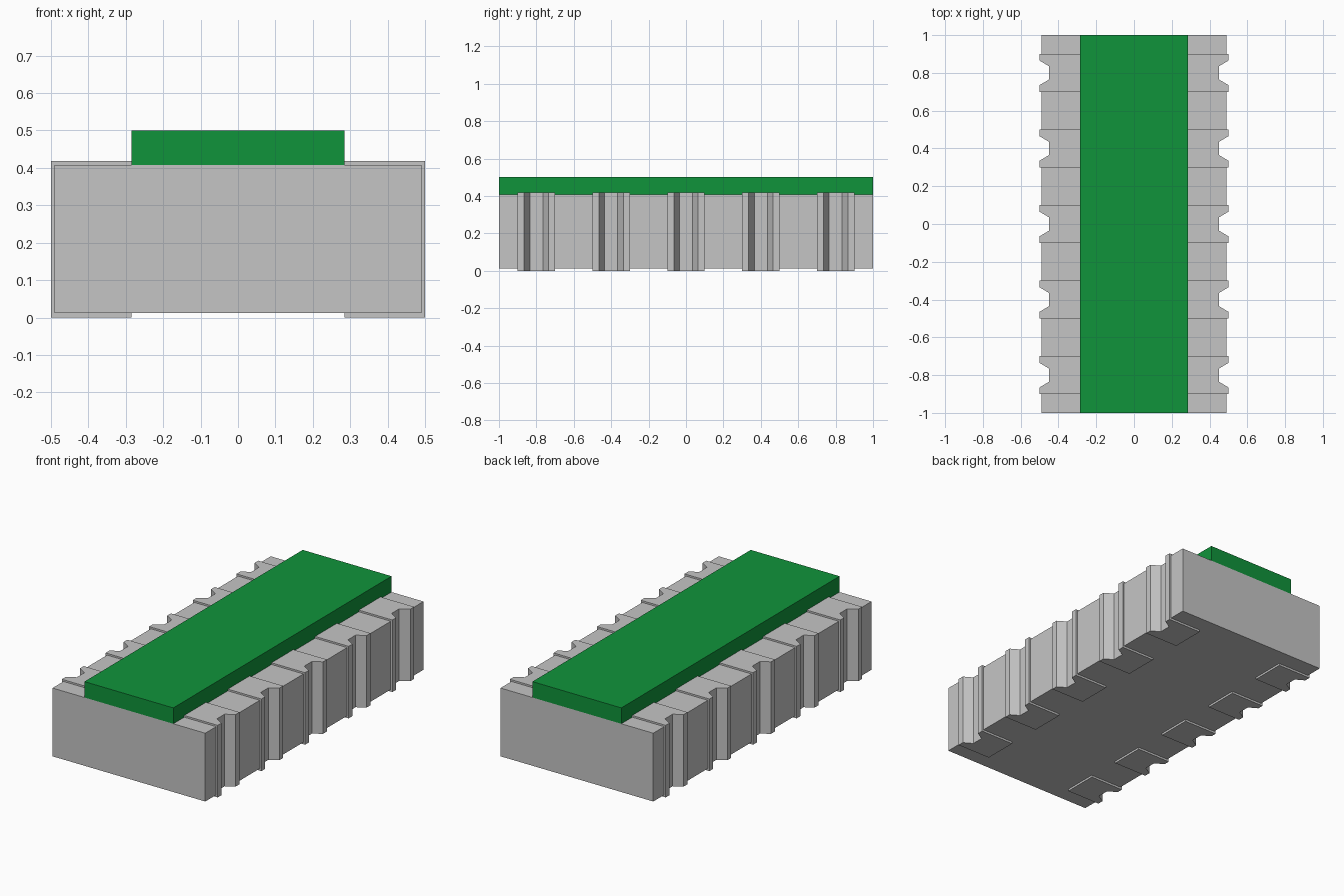
import bpy, bmesh

cube = bpy.data.objects.get("Cube")
if cube:
    bpy.data.objects.remove(cube, do_unlink=True)


def material(name, rgb):
    m = bpy.data.materials.new(name)
    m.use_nodes = True
    colour = (*rgb, 1.0)
    m.diffuse_color = colour
    m.node_tree.nodes["Principled BSDF"].inputs["Base Color"].default_value = colour
    return m


grey = material("light grey", (0.56, 0.56, 0.56))
green = material("coating green", (0.005, 0.295, 0.043))


def prism(name, outline, z0, z1, mat):
    """Extrude a counter-clockwise xy outline from z0 up to z1."""
    bm = bmesh.new()
    base = bm.faces.new([bm.verts.new((x, y, z0)) for x, y in outline])
    top = bmesh.ops.extrude_face_region(bm, geom=[base])["geom"]
    bmesh.ops.translate(bm, vec=(0, 0, z1 - z0),
                        verts=[v for v in top if isinstance(v, bmesh.types.BMVert)])
    bmesh.ops.recalc_face_normals(bm, faces=bm.faces)
    mesh = bpy.data.meshes.new(name)
    bm.to_mesh(mesh)
    bm.free()
    mesh.materials.append(mat)
    obj = bpy.data.objects.new(name, mesh)
    bpy.context.collection.objects.link(obj)
    return obj


def notch(x_out, x_in, c, mouth, floor):
    """Tapered edge notch centred on y = c, listed from low to high y."""
    return [(x_out, c - mouth), (x_in, c - floor),
            (x_in, c + floor), (x_out, c + mouth)]


CENTRES = [-0.8, -0.4, 0.0, 0.4, 0.8]
BODY_X, PAD_X, PAD_IN = 0.49, 0.50, 0.285

# Ceramic body with a row of notches along both long edges
right_edge = [(BODY_X, -1)]
for c in CENTRES:
    right_edge += notch(BODY_X, 0.44, c, 0.072, 0.042)
right_edge.append((BODY_X, 1))
left_edge = [(-x, -y) for x, y in right_edge]
prism("ceramic_body", right_edge + left_edge, 0.012, 0.408, grey)

# Metal terminals wrapping the notched edges, slightly proud of the body
for side, sign in (("left", 1), ("right", -1)):
    for i, c in enumerate(CENTRES, 1):
        outline = [(PAD_IN, c - 0.1), (PAD_X, c - 0.1)]
        outline += notch(PAD_X, 0.45, c, 0.065, 0.035)
        outline += [(PAD_X, c + 0.1), (PAD_IN, c + 0.1)]
        prism(f"terminal_{side}_{i}", [(sign * x, y) for x, y in outline],
              0.0, 0.418, grey)

# Protective coating strip along the top
prism("top_coating", [(-PAD_IN, -1), (PAD_IN, -1), (PAD_IN, 1), (-PAD_IN, 1)],
      0.408, 0.5, green)
